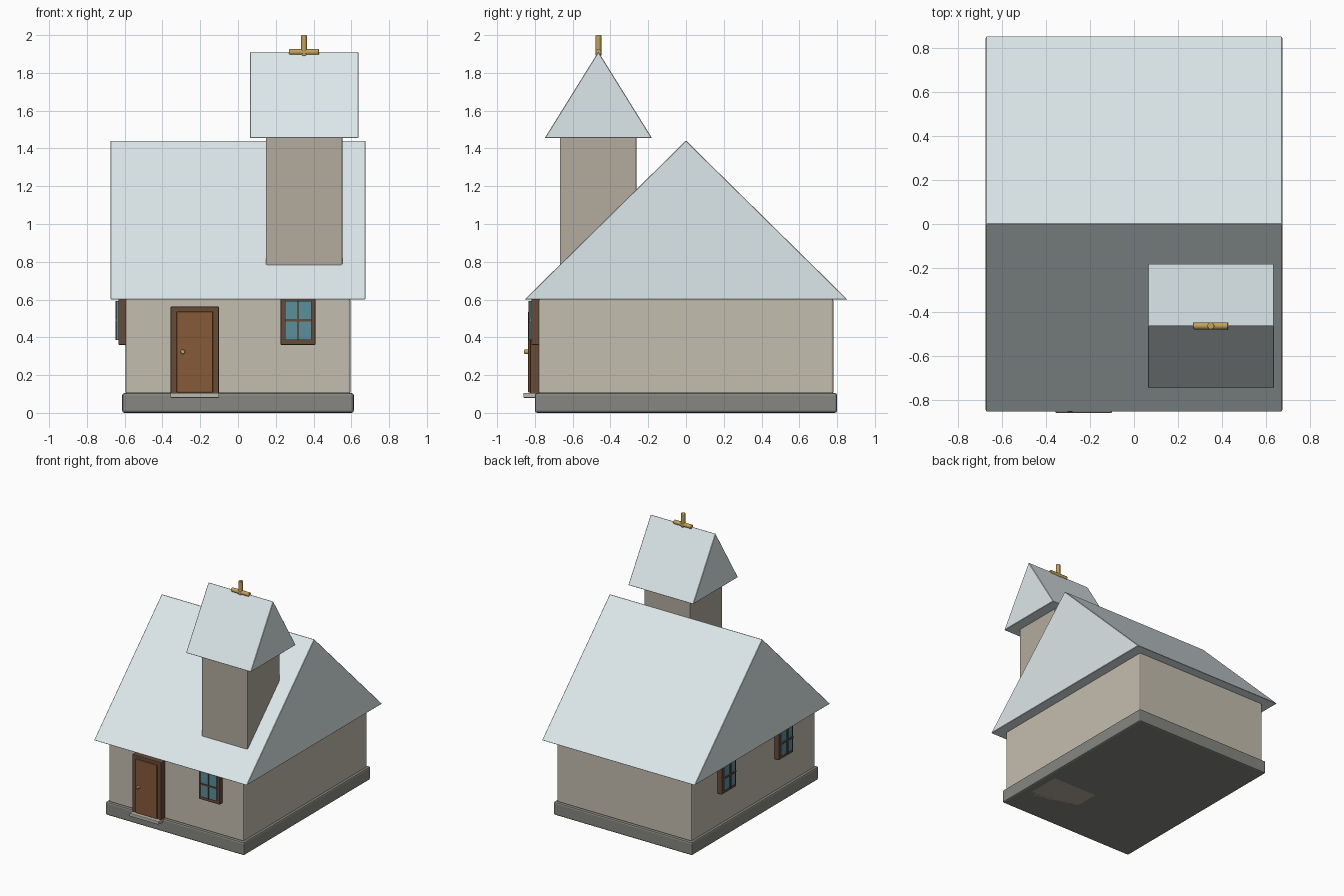
import bpy, math
from mathutils import Matrix

if "Cube" in bpy.data.objects:
    bpy.data.objects.remove(bpy.data.objects["Cube"])


def material(name, r, g, b):
    m = bpy.data.materials.new(name)
    m.diffuse_color = (r, g, b, 1)
    m.use_nodes = True
    m.node_tree.nodes["Principled BSDF"].inputs["Base Color"].default_value = m.diffuse_color
    return m


STONE = material("stone", 0.24, 0.24, 0.22)
PLASTER = material("plaster", 0.55, 0.51, 0.43)
TOWER = material("tower_plaster", 0.45, 0.41, 0.34)
ROOF = material("pale_roof", 0.72, 0.80, 0.82)
FRAME = material("dark_wood", 0.14, 0.07, 0.04)
DOOR = material("door_wood", 0.24, 0.10, 0.04)
GLASS = material("glass", 0.10, 0.28, 0.34)
STEP = material("step_stone", 0.50, 0.48, 0.42)
GOLD = material("gold", 0.55, 0.36, 0.10)


def finish(ob, name, mat, bevel, segments=2):
    ob.name = name
    ob.data.materials.append(mat)
    if bevel:
        mod = ob.modifiers.new("Bevel", "BEVEL")
        mod.width, mod.segments = bevel, segments
        mod.limit_method = 'ANGLE'
    return ob


def box(name, x, y, z, mat, bevel=0.0):
    """Box from (min, max) ranges."""
    bpy.ops.mesh.primitive_cube_add(size=1)
    ob = bpy.context.object
    ob.data.transform(
        Matrix.Translation([(a + b) / 2 for a, b in (x, y, z)])
        @ Matrix.Diagonal([b - a for a, b in (x, y, z)] + [1]))
    return finish(ob, name, mat, bevel)


def gable(name, x, y, z, mat):
    """Triangular prism with its ridge along x."""
    ym = (y[0] + y[1]) / 2
    verts = [(px, py, pz) for px in x
             for py, pz in ((y[0], z[0]), (y[1], z[0]), (ym, z[1]))]
    faces = [(0, 2, 1), (3, 4, 5), (0, 1, 4, 3), (1, 2, 5, 4), (2, 0, 3, 5)]
    me = bpy.data.meshes.new(name)
    me.from_pydata(verts, [], faces)
    ob = bpy.data.objects.new(name, me)
    bpy.context.collection.objects.link(ob)
    return finish(ob, name, mat, 0.003, 1)


def rod(name, loc, length, radius, mat, rot=(0, 0, 0)):
    bpy.ops.mesh.primitive_cylinder_add(vertices=20, radius=radius, depth=length,
                                        location=loc, rotation=rot)
    ob = finish(bpy.context.object, name, mat, 0.004)
    bpy.ops.object.shade_smooth_by_angle()
    return ob


def window(name, loc, angle):
    """Window facing local -y, turned about z; loc is the centre on the wall."""
    parts = [
        box(name + "_frame", (-0.092, 0.092), (-0.038, 0.01), (-0.13, 0.13), FRAME, 0.004),
        box(name + "_glass", (-0.07, 0.07), (-0.047, 0), (-0.103, 0.103), GLASS),
        box(name + "_mullion", (-0.006, 0.006), (-0.053, 0), (-0.103, 0.103), FRAME),
        box(name + "_crossbar", (-0.07, 0.07), (-0.053, 0), (-0.006, 0.006), FRAME),
    ]
    for p in parts:
        p.matrix_world = Matrix.Translation(loc) @ Matrix.Rotation(angle, 4, 'Z')


# House body
box("foundation", (-0.613, 0.613), (-0.8, 0.8), (0, 0.105), STONE, 0.012)
box("walls", (-0.595, 0.595), (-0.78, 0.78), (0.1, 0.605), PLASTER, 0.01)
gable("main_roof", (-0.675, 0.675), (-0.855, 0.855), (0.6, 1.442), ROOF)

# Tower reaching down through the house
box("tower", (0.147, 0.553), (-0.668, -0.262), (0, 1.46), TOWER, 0.006)
gable("tower_roof", (0.063, 0.637), (-0.748, -0.18), (1.455, 1.912), ROOF)

# Ridge cross
rod("cross_upright", (0.35, -0.464, 1.945), 0.11, 0.016, GOLD)
rod("cross_arm", (0.35, -0.464, 1.91), 0.158, 0.016, GOLD, (0, math.pi / 2, 0))

# Door
box("door_frame", (-0.357, -0.101), (-0.825, -0.77), (0.1, 0.563), FRAME, 0.004)
box("door_panel", (-0.325, -0.133), (-0.836, -0.78), (0.108, 0.536), DOOR, 0.004)
box("door_step", (-0.357, -0.101), (-0.86, -0.77), (0.08, 0.106), STEP, 0.003)
rod("door_knob", (-0.292, -0.842, 0.323), 0.03, 0.012, GOLD, (math.pi / 2, 0, 0))

# Windows: one on the front, two on the left side
window("front_window", (0.318, -0.78, 0.49), 0)
for i, y in enumerate((0.36, -0.36)):
    window(f"side_window_{i + 1}", (-0.595, y, 0.49), -math.pi / 2)
